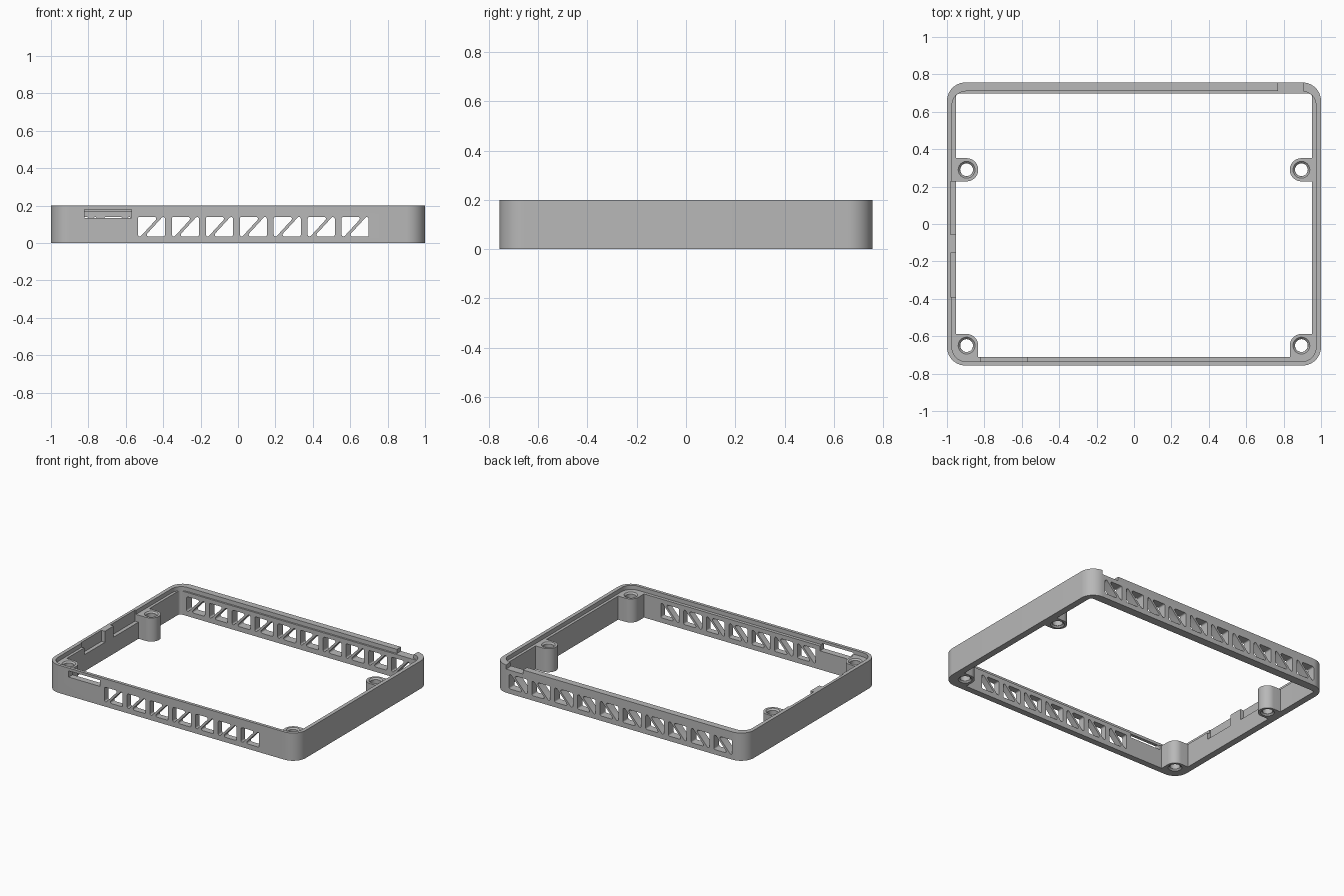
import bpy
import bmesh
from math import pi, sin, cos, tan
from mathutils import Vector, Matrix

if "Cube" in bpy.data.objects:
    bpy.data.objects.remove(bpy.data.objects["Cube"])

HEIGHT = 0.2
LEDGE = 0.17          # height of the lid ledge and of the screw bosses

grey = bpy.data.materials.new("plain grey plastic")
grey.use_nodes = True
grey.diffuse_color = (0.48, 0.48, 0.48, 1)
grey.node_tree.nodes["Principled BSDF"].inputs["Base Color"].default_value = grey.diffuse_color


def rounded(points, radius, steps=8):
    """Round every corner of a convex outline."""
    out = []
    pts = [Vector(p) for p in points]
    for i, p in enumerate(pts):
        a = (pts[i - 1] - p).normalized()
        b = (pts[(i + 1) % len(pts)] - p).normalized()
        half = a.angle(b) / 2
        centre = p + (a + b).normalized() * radius / sin(half)
        start = p + a * radius / tan(half) - centre
        end = p + b * radius / tan(half) - centre
        for s in range(steps + 1):
            t = s / steps
            turn = pi - 2 * half
            out.append(centre + (start * sin((1 - t) * turn) + end * sin(t * turn)) / sin(turn))
    return out


def rect(x0, x1, y0, y1):
    return [(x0, y0), (x1, y0), (x1, y1), (x0, y1)]


def prism(bm, outline, lo, hi, along_y=False):
    """Extrude an outline along z, or an x-z outline along y."""
    def place(p, h):
        return (p[0], h, p[1]) if along_y else (p[0], p[1], h)
    low = [bm.verts.new(place(p, lo)) for p in outline]
    high = [bm.verts.new(place(p, hi)) for p in outline]
    faces = [bm.faces.new(low), bm.faces.new(high)]
    for i in range(len(low)):
        faces.append(bm.faces.new((low[i - 1], low[i], high[i], high[i - 1])))
    bmesh.ops.recalc_face_normals(bm, faces=faces)


def cone(bm, x, y, r0, r1, z0, z1):
    bmesh.ops.create_cone(bm, cap_ends=True, segments=40, radius1=r0, radius2=r1, depth=z1 - z0,
                          matrix=Matrix.Translation((x, y, (z0 + z1) / 2)))


def make(name, bm):
    mesh = bpy.data.meshes.new(name)
    bm.to_mesh(mesh)
    bm.free()
    mesh.materials.append(grey)
    obj = bpy.data.objects.new(name, mesh)
    bpy.context.collection.objects.link(obj)
    return obj


def boolean(target, bm, operation):
    """Apply a boolean and throw the helper away."""
    tool = make("helper", bm)
    tool.hide_render = True
    bpy.context.view_layer.objects.active = target
    mod = target.modifiers.new("boolean", "BOOLEAN")
    mod.operation = operation
    mod.solver = "EXACT"
    mod.object = tool
    bpy.ops.object.modifier_apply(modifier=mod.name)
    bpy.data.objects.remove(tool)


# Outer wall, hollowed
bm = bmesh.new()
prism(bm, rounded(rect(-1, 1, -0.757, 0.757), 0.1, 12), 0, HEIGHT)
frame = make("enclosure_frame", bm)

bm = bmesh.new()
prism(bm, rounded(rect(-0.953, 0.953, -0.712, 0.697), 0.02), -0.1, 0.4)
boolean(frame, bm, "DIFFERENCE")

# Screw bosses: a round post joined to the wall, with a corner block at the front
for side in (-1, 1):
    for y in (-0.65, 0.29):
        x = side * 0.895
        bm = bmesh.new()
        cone(bm, x, y, 0.062, 0.062, 0, LEDGE)
        boolean(frame, bm, "UNION")
        bm = bmesh.new()
        xs = sorted((x, side * 0.965))
        prism(bm, rect(*xs, y - 0.062, y + 0.062), 0, LEDGE)
        boolean(frame, bm, "UNION")
        if y < 0:
            bm = bmesh.new()
            xs = sorted((side * 0.833, side * 0.96))
            prism(bm, rect(*xs, -0.72, y), 0, LEDGE)
            boolean(frame, bm, "UNION")

# Lid ledge around the rim
bm = bmesh.new()
prism(bm, rounded(rect(-0.973, 0.973, -0.735, 0.71), 0.075, 10), LEDGE, 0.4)
boolean(frame, bm, "DIFFERENCE")

# Upright tab between the two pockets on the right wall
bm = bmesh.new()
prism(bm, rect(-0.98, -0.953, -0.155, -0.055), 0.15, HEIGHT)
boolean(frame, bm, "UNION")

# Screw holes, chamfered at both ends
for x in (-0.895, 0.895):
    for y in (-0.65, 0.29):
        for r0, r1, z0, z1 in ((0.034, 0.034, -0.1, 0.4),
                               (0.055, 0.035, -0.01, 0.01),
                               (0.035, 0.055, LEDGE - 0.01, LEDGE + 0.01)):
            bm = bmesh.new()
            cone(bm, x, y, r0, r1, z0, z1)
            boolean(frame, bm, "DIFFERENCE")

# Vent windows: triangle pairs, seven at the front and ten at the back
bm = bmesh.new()
for k in range(-2, 8):
    x = -0.535 + 0.1815 * k
    start = -1 if 0 <= k <= 6 else 0.5
    upper = [(x, 0.14), (x + 0.11, 0.14), (x, 0.02)]
    lower = [(2 * x + 0.145 - px, 0.175 - pz) for px, pz in upper]
    for tri in (upper, lower):
        prism(bm, rounded(tri, 0.01, 5), start, 1, along_y=True)
boolean(frame, bm, "DIFFERENCE")

# Card slot, rear rim notch and the two wall pockets
bm = bmesh.new()
prism(bm, rect(-0.82, -0.57, 0.135, 0.18), -1, -0.65, along_y=True)
prism(bm, rect(0.77, 0.905, 0.6, 0.9), LEDGE, 0.4)
prism(bm, rect(-0.98, -0.9, -0.39, -0.155), 0.12, 0.4)
prism(bm, rect(-0.98, -0.9, -0.055, 0.227), 0.12, 0.4)
boolean(frame, bm, "DIFFERENCE")

# Smooth the round parts, keep hard edges
bpy.ops.object.select_all(action="DESELECT")
frame.select_set(True)
bpy.context.view_layer.objects.active = frame
bpy.ops.object.shade_smooth_by_angle(angle=pi / 6)
